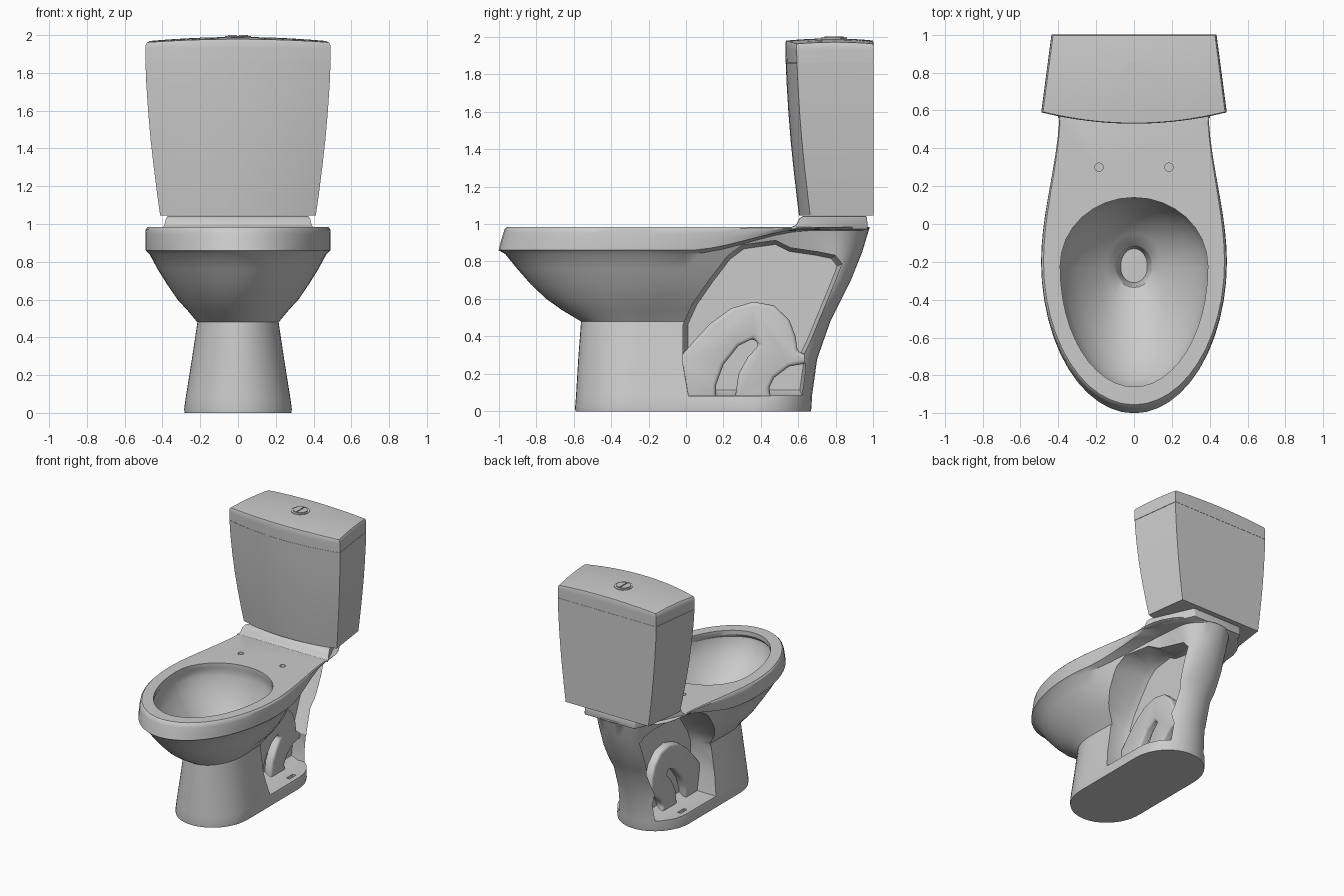
import bpy, bmesh, math

if "Cube" in bpy.data.objects:
    bpy.data.objects.remove(bpy.data.objects["Cube"])

china = bpy.data.materials.new("glazed_grey")
china.use_nodes = True
china.diffuse_color = (0.6, 0.6, 0.6, 1)
china.node_tree.nodes["Principled BSDF"].inputs["Base Color"].default_value = (0.6, 0.6, 0.6, 1)


def loft(name, rings):
    """Skin a stack of equal-length rings and cap both ends."""
    bm = bmesh.new()
    rows = [[bm.verts.new(p) for p in ring] for ring in rings]
    n = len(rows[0])
    for a, b in zip(rows, rows[1:]):
        for i in range(n):
            j = (i + 1) % n
            bm.faces.new((a[i], a[j], b[j], b[i]))
    bm.faces.new(rows[0])
    bm.faces.new(rows[-1])
    bmesh.ops.recalc_face_normals(bm, faces=bm.faces)
    mesh = bpy.data.meshes.new(name)
    bm.to_mesh(mesh)
    bm.free()
    mesh.materials.append(china)
    obj = bpy.data.objects.new(name, mesh)
    bpy.context.scene.collection.objects.link(obj)
    return obj


def side_prism(name, outline, levels):
    """Loft a (y, z) outline along x; levels are (x, scale) pairs."""
    cy = sum(p[0] for p in outline) / len(outline)
    cz = sum(p[1] for p in outline) / len(outline)
    return loft(name, [[(x, cy + (y - cy) * s, cz + (z - cz) * s) for y, z in outline]
                       for x, s in levels])


def disc(name, x, y, z0, z1, r, sides=16, start=0.0, sweep=math.tau):
    angles = [start + sweep * i / sides for i in range(sides)]
    return loft(name, [[(x + r * math.cos(a), y + r * math.sin(a), z) for a in angles]
                       for z in (z0, z1)])


def activate(obj):
    bpy.ops.object.select_all(action='DESELECT')
    obj.select_set(True)
    bpy.context.view_layer.objects.active = obj


def apply(obj, mod):
    activate(obj)
    bpy.ops.object.modifier_apply(modifier=mod.name)


def cut(obj, cutter):
    mod = obj.modifiers.new("cut", 'BOOLEAN')
    mod.operation = 'DIFFERENCE'
    mod.solver = 'EXACT'
    mod.object = cutter
    apply(obj, mod)
    bpy.data.objects.remove(cutter)


def bevel(obj, width, segments=2):
    mod = obj.modifiers.new("bevel", 'BEVEL')
    mod.width = width
    mod.segments = segments
    mod.limit_method = 'ANGLE'
    mod.angle_limit = math.radians(40)
    apply(obj, mod)


def smooth(obj, angle=32):
    activate(obj)
    bpy.ops.object.shade_smooth_by_angle(angle=math.radians(angle))


def ease(t):
    t = min(1, max(0, t))
    return t * t * (3 - 2 * t)


def body_ring(z, yf, ym, yc, yb, wm, wb, lift=0.0):
    """Elliptical nose, tapering sides, rounded tail; lift raises the rear."""
    half = []
    for i in range(13):
        t = math.pi / 2 * i / 12
        half.append((wm * math.sin(t), ym - (ym - yf) * math.cos(t)))
    for i in range(1, 11):
        half.append((wm + (wb - wm) * ease(i / 10), ym + (yc - ym) * i / 10))
    for i in range(1, 9):
        t = math.pi / 2 * i / 8
        half.append((wb * math.cos(t) if i < 8 else 0, yc + (yb - yc) * math.sin(t)))
    outline = half + [(-x, y) for x, y in half[-2:0:-1]]
    return [(x, y, z + lift * ease(y / .67)) for x, y in outline]


# Pedestal, bowl and seat deck as one cast body
body = loft("bowl_and_pedestal", [body_ring(*s) for s in (
    (0, -.59, -.28, .36, .665, .283, .283),
    (.02, -.592, -.28, .36, .67, .285, .285),
    (.08, -.587, -.28, .38, .672, .277, .275),
    (.28, -.575, -.27, .5, .70, .245, .21),
    (.48, -.56, -.26, .62, .77, .215, .18),
    (.54, -.66, -.24, .68, .80, .265, .18),
    (.6, -.745, -.22, .72, .83, .32, .18),
    (.68, -.83, -.2, .77, .88, .375, .18, .02),
    (.76, -.9, -.2, .79, .94, .425, .19, .09),
    (.84, -.965, -.2, .76, .975, .468, .22, .125),
    (.86, -1.0, -.2, .62, .978, .49, .375, .115),
    (.9, -.99, -.2, .62, .98, .491, .385, .077),
    (.95, -.975, -.2, .62, .98, .491, .393, .03),
    (.973, -.968, -.2, .62, .98, .488, .393, .009),
    (.985, -.955, -.2, .62, .975, .478, .388),
)])

# Side recesses that leave a thin centre web, a front column and a rear spine
recess = ((.01, .08), (-.02, .25), (-.02, .46), (.03, .57), (.12, .7), (.22, .83),
          (.3, .89), (.48, .915), (.56, .875), (.7, .855), (.8, .835), (.835, .79),
          (.8, .7), (.66, .36), (.63, .3), (.64, .22), (.62, .08))
for side in (1, -1):
    cut(body, side_prism("recess_cutter", recess,
                         [(side * .05, .93), (side * .1, .99), (side * .7, 1)]))

# Bowl hollow with its drain
hollow = [(z, yf, -.23, -.22, yb, w, w) for z, yf, yb, w in (
    (1.05, -.86, .14, .39), (.95, -.86, .14, .39), (.93, -.875, .145, .4),
    (.88, -.865, .14, .395), (.8, -.82, .12, .365), (.7, -.72, .08, .3),
    (.6, -.57, .02, .215), (.53, -.43, -.05, .145), (.49, -.335, -.11, .1),
    (.47, -.325, -.12, .09), (.36, -.31, -.13, .07))]
cut(body, loft("hollow_cutter", [body_ring(*h) for h in hollow]))

# Seat bolt holes and floor bolt slots
for side in (1, -1):
    cut(body, disc("hole_cutter", side * .185, .3, .95, 1.1, .022))
    slot = [(side * .22 + dx, .36 + dy) for dx, dy in
            ((-.015, -.04), (.015, -.04), (.015, .04), (-.015, .04))]
    cut(body, loft("slot_cutter", [[(x, y, z) for x, y in slot] for z in (.04, .15)]))
smooth(body)

# Trapway arch standing proud of the web
trapway = side_prism("trapway", (
    (-.04, .06), (-.04, .28), (.05, .385), (.13, .47), (.24, .55), (.36, .585),
    (.47, .565), (.55, .49), (.585, .4), (.595, .32), (.65, .3), (.66, .26),
    (.55, .24), (.47, .18), (.44, .12), (.46, .06), (.26, .06), (.28, .2),
    (.33, .29), (.39, .355), (.36, .39), (.28, .35), (.2, .25), (.16, .14),
    (.16, .06)), [(-.11, 1), (.11, 1)])
bevel(trapway, .022, 3)
smooth(trapway, 40)

# Raised ledge that carries the tank, narrowing toward the spine
ledge_profile = ((.56, .97), (.56, .985), (.585, .992), (.605, 1.03), (.625, 1.043),
                 (.965, 1.043), (.97, .97))
ledge = loft("tank_ledge", [[(side * (.405 - .45 * (y - .56)), y, z) for y, z in ledge_profile]
                            for side in (-1, 1)])
bevel(ledge, .01)
smooth(ledge, 40)


def tank_ring(hw, front, scale=1.0):
    """Bowed front, straight sides narrowing to a flat back."""
    corner, back = front + .06, hw * .89
    pts = []
    for i in range(17):
        u = -1 + i / 8
        pts.append((hw * u, corner - .06 * (1 - u * u)))
    for i in range(1, 6):
        pts.append((hw + (back - hw) * i / 6, corner + (1 - corner) * i / 6))
    pts += [(back * (1 - i / 6), 1.0) for i in range(13)]
    for i in range(5, 0, -1):
        pts.append((-hw - (back - hw) * i / 6, corner + (1 - corner) * i / 6))
    return [(x * scale, .77 + (y - .77) * scale) for x, y in pts]


def level(z, hw, front, scale=1.0):
    return [(x, y, z) for x, y in tank_ring(hw, front, scale)]


def crown(scale, drop=0.0):
    return [(x, y, 1.99 - drop - .023 * (x / .49) ** 2 - .012 * ((y - .77) / .24) ** 2)
            for x, y in tank_ring(.488, .53, scale)]


# Tank flaring upward to the seam
tank = loft("tank", [level(*s) for s in (
    (1.045, .412, .603), (1.15, .427, .59), (1.3, .446, .573), (1.45, .463, .558),
    (1.6, .476, .546), (1.75, .486, .537), (1.859, .49, .532))])
smooth(tank)

# Narrow neck makes the seam, then a lid with a gently crowned top
lid = loft("tank_lid", [level(1.857, .49, .532, .992), level(1.862, .49, .532, .992),
                        level(1.862, .49, .532), level(1.93, .49, .53),
                        crown(1, .01), crown(.985)]
           + [crown(s) for s in (.8, .6, .4, .2, .03)])
smooth(lid)

# Dual flush button: surround and two half plates
surround = disc("button_surround", 0, .79, 1.97, 1.994, .07, 12)
for k, name in enumerate(("left_flush_plate", "right_flush_plate")):
    disc(name, .004 * (1 - 2 * k), .79, 1.985, 2.0, .05, 11,
         -math.pi / 2 + math.pi * k, math.pi * 1.1)
